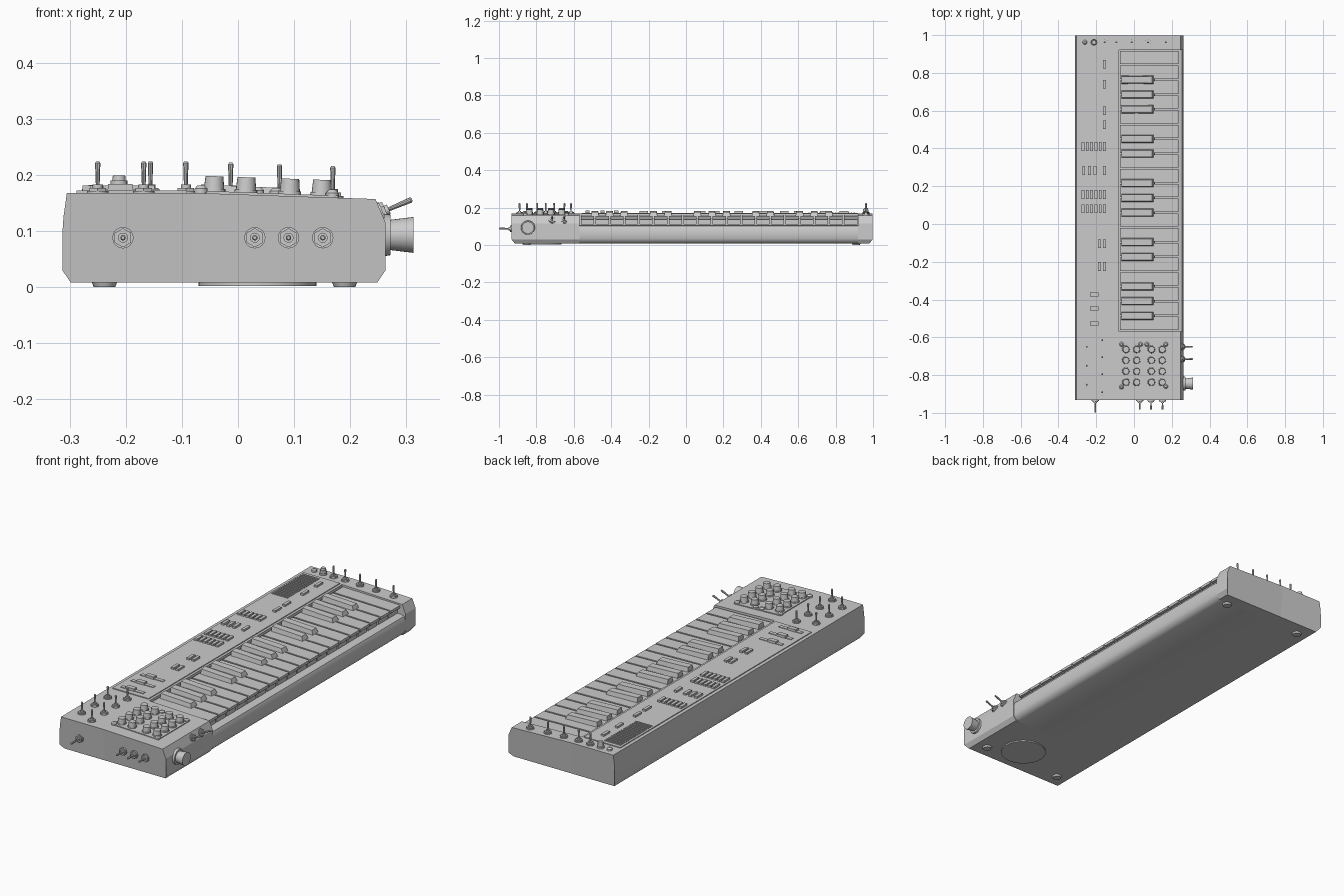
import bpy, bmesh, math
from mathutils import Vector

if "Cube" in bpy.data.objects:
    bpy.data.objects.remove(bpy.data.objects["Cube"])

grey = bpy.data.materials.new("plain_grey")
grey.use_nodes = True
grey.diffuse_color = (0.6, 0.6, 0.6, 1)
grey.node_tree.nodes["Principled BSDF"].inputs["Base Color"].default_value = (0.6, 0.6, 0.6, 1)


def finish(name, bm, smooth=False):
    bmesh.ops.recalc_face_normals(bm, faces=bm.faces[:])
    mesh = bpy.data.meshes.new(name)
    bm.to_mesh(mesh)
    bm.free()
    mesh.materials.append(grey)
    obj = bpy.data.objects.new(name, mesh)
    bpy.context.scene.collection.objects.link(obj)
    if smooth:
        bpy.ops.object.select_all(action='DESELECT')
        obj.select_set(True)
        bpy.context.view_layer.objects.active = obj
        bpy.ops.object.shade_smooth_by_angle(angle=math.radians(35))
    return obj


def add_prism(bm, profile, y0, y1, pull0=0, pull1=0):
    """Extrude an (x, z) profile along y; low corners are pulled in at the ends."""
    rings = []
    for y, pull in ((y0, pull0), (y1, -pull1)):
        rings.append([bm.verts.new((x, y + (pull if z < 0.02 else 0), z)) for x, z in profile])
    n = len(profile)
    for ring in rings:
        bm.faces.new(ring)
    for i in range(n):
        j = (i + 1) % n
        bm.faces.new((rings[0][i], rings[0][j], rings[1][j], rings[1][i]))


def prism(name, profile, y0, y1, pull0=0, pull1=0, smooth=False):
    bm = bmesh.new()
    add_prism(bm, profile, y0, y1, pull0, pull1)
    return finish(name, bm, smooth)


def box(name, x0, x1, y0, y1, z0, z1):
    return prism(name, [(x0, z0), (x1, z0), (x1, z1), (x0, z1)], y0, y1)


def turned(name, base, axis, stages, smooth=True):
    """Stack of cones along an axis: (start, end, radius, end radius, sides)."""
    axis = Vector(axis).normalized()
    turn = axis.to_track_quat('Z', 'Y').to_matrix().to_4x4()
    bm = bmesh.new()
    for a, b, r0, r1, sides in stages:
        made = bmesh.ops.create_cone(bm, cap_ends=True, segments=sides, radius1=r0, radius2=r1, depth=b - a)
        bmesh.ops.translate(bm, verts=made["verts"], vec=(0, 0, (a + b) / 2))
    bmesh.ops.transform(bm, matrix=turn, verts=bm.verts[:])
    bmesh.ops.translate(bm, verts=bm.verts[:], vec=base)
    return finish(name, bm, smooth)


def toggle(name, base, axis, length=0.056):
    return turned(name, base, axis, [
        (-0.004, 0.003, 0.019, 0.019, 16), (0.003, 0.009, 0.017, 0.017, 6),
        (0.009, 0.015, 0.009, 0.009, 12), (0.012, length - 0.003, 0.0035, 0.005, 10),
        (length - 0.003, length, 0.005, 0.003, 10)])


def top_z(x):
    return 0.168 - 0.034 * max(0, x + 0.08)


FRONT, BACK, KEY0, KEY1 = -0.933, 0.998, -0.57, 0.92

# Casing: control side, two end blocks, low tray under the keys
prism("control_casing", [(-0.08, 0.008), (-0.298, 0.008), (-0.313, 0.03), (-0.313, 0.095),
      (-0.311, 0.125), (-0.305, 0.168), (-0.08, 0.168)], FRONT, BACK, 0.018, 0.018, True)
block = [(-0.08, 0.008), (0.248, 0.008), (0.263, 0.03), (0.263, 0.115), (0.245, 0.157), (-0.08, 0.168)]
prism("front_block", block, FRONT, KEY0, 0.018, 0)
prism("back_block", block, KEY1, BACK, 0, 0.018)
prism("key_tray", [(-0.08, 0.008), (0.235, 0.008), (0.253, 0.018), (0.262, 0.035), (0.262, 0.085),
      (0.255, 0.102), (0.237, 0.108), (-0.08, 0.108)], KEY0, KEY1, smooth=True)
box("control_panel", -0.288, -0.092, -0.56, 0.92, 0.165, 0.172)

# White keys, with gaps between
PITCH = (KEY1 - KEY0 - 0.005) / 19
START = KEY0 + 0.005
white = [(-0.074, 0.11), (0.222, 0.11), (0.222, 0.136), (0.235, 0.138), (0.235, 0.151), (0.231, 0.153), (-0.074, 0.16)]
for i in range(19):
    prism("white_key", white, START + i * PITCH + 0.004, START + (i + 1) * PITCH - 0.004)

# Black keys: tapered blocks
for i in (1, 2, 3, 5, 6, 8, 9, 10, 12, 13, 15, 16, 17):
    y = START + i * PITCH
    bm = bmesh.new()
    add_prism(bm, [(-0.066, 0.14), (0.11, 0.14), (0.096, 0.176), (-0.066, 0.183)], y - 0.025, y + 0.025)
    for v in bm.verts:
        if v.co.z > 0.17:
            v.co.y = y + (v.co.y - y) * 0.68
    finish("black_key", bm)

# Panel buttons in rows
six = [-0.27 + 0.0228 * i for i in range(6)]
single, pair = [-0.156], [-0.182, -0.156]
rows = [(0.845, single), (0.74, single), (0.60, single), (0.525, single), (0.41, six),
        (0.283, [-0.266, -0.236, -0.206, -0.156]), (0.156, six), (0.08, six),
        (-0.104, pair), (-0.225, pair)]
for y, xs in rows:
    for x in xs:
        box("panel_button", x - 0.0075, x + 0.0075, y - 0.023, y + 0.023, 0.170, 0.181)

# Sliders
for y in (-0.373, -0.447, -0.526):
    box("slider_track", -0.262, -0.14, y - 0.009, y + 0.009, 0.170, 0.175)
    box("slider_cap", -0.232, -0.188, y - 0.011, y + 0.011, 0.172, 0.184)

# Speaker grille slats
for i in range(18):
    y = 0.655 + i * 0.0142
    box("grille_slat", -0.278, -0.19, y, y + 0.006, 0.170, 0.175)

# Toggles on the top
for x in (-0.156, -0.093, -0.013, 0.074, 0.169):
    toggle("back_toggle", (x, 0.962, top_z(x)), (0, 0, 1))
for y in (-0.65, -0.75, -0.85):
    toggle("outer_toggle", (-0.25, y, 0.168), (0, 0, 1))
for y in (-0.615, -0.705, -0.795, -0.89):
    toggle("inner_toggle", (-0.168, y, 0.168), (0, 0, 1))
turned("push_button", (-0.212, 0.962, 0.168), (0, 0, 1),
       [(0, 0.008, 0.018, 0.018, 16), (0.008, 0.022, 0.015, 0.015, 16), (0.022, 0.031, 0.012, 0.011, 16)])


def lamp(x, y):
    turned("lamp", (x, y, top_z(x)), (0, 0, 1),
           [(0, 0.008, 0.012, 0.012, 14), (0.008, 0.014, 0.012, 0.006, 14)])


lamp(-0.26, 0.962)

# Knob plate with its grid of knobs and lamps
plate = [(-0.072, 0.166), (0.178, 0.156), (0.178, 0.163), (-0.072, 0.172)]
prism("knob_plate", plate, -0.87, -0.625)
slope = (0.034, 0, 1)
for x in (-0.043, 0.014, 0.092, 0.149):
    for y in (-0.664, -0.722, -0.78, -0.838):
        turned("knob", (x, y, top_z(x)), slope,
               [(0, 0.009, 0.021, 0.02, 20), (0.009, 0.031, 0.018, 0.016, 20)])
for x, y in ((-0.066, -0.637), (0.168, -0.637), (-0.066, -0.863), (0.168, -0.86), (0.035, -0.637), (0.068, -0.637)):
    lamp(x, y)

# Front toggles
for x in (-0.205, 0.03, 0.09, 0.151):
    toggle("front_toggle", (x, FRONT, 0.088), (0, -1, 0), 0.066 if x < 0 else 0.05)

# Right side: big knob and two slanted toggles
turned("side_knob", (0.26, -0.845, 0.093), (1, 0, 0),
       [(0, 0.012, 0.038, 0.036, 32), (0.012, 0.053, 0.027, 0.032, 32)])
for y in (-0.715, -0.65):
    toggle("side_toggle", (0.255, y, 0.133), (0.9, 0, 0.38), 0.06)

# Underside: battery lid and feet
turned("battery_lid", (0.035, -0.77, 0.002), (0, 0, 1), [(0, 0.009, 0.105, 0.105, 48)])
for x in (-0.238, 0.19):
    for y in (-0.85, 0.91):
        turned("foot", (x, y, 0), (0, 0, 1), [(0, 0.01, 0.019, 0.023, 20)])
